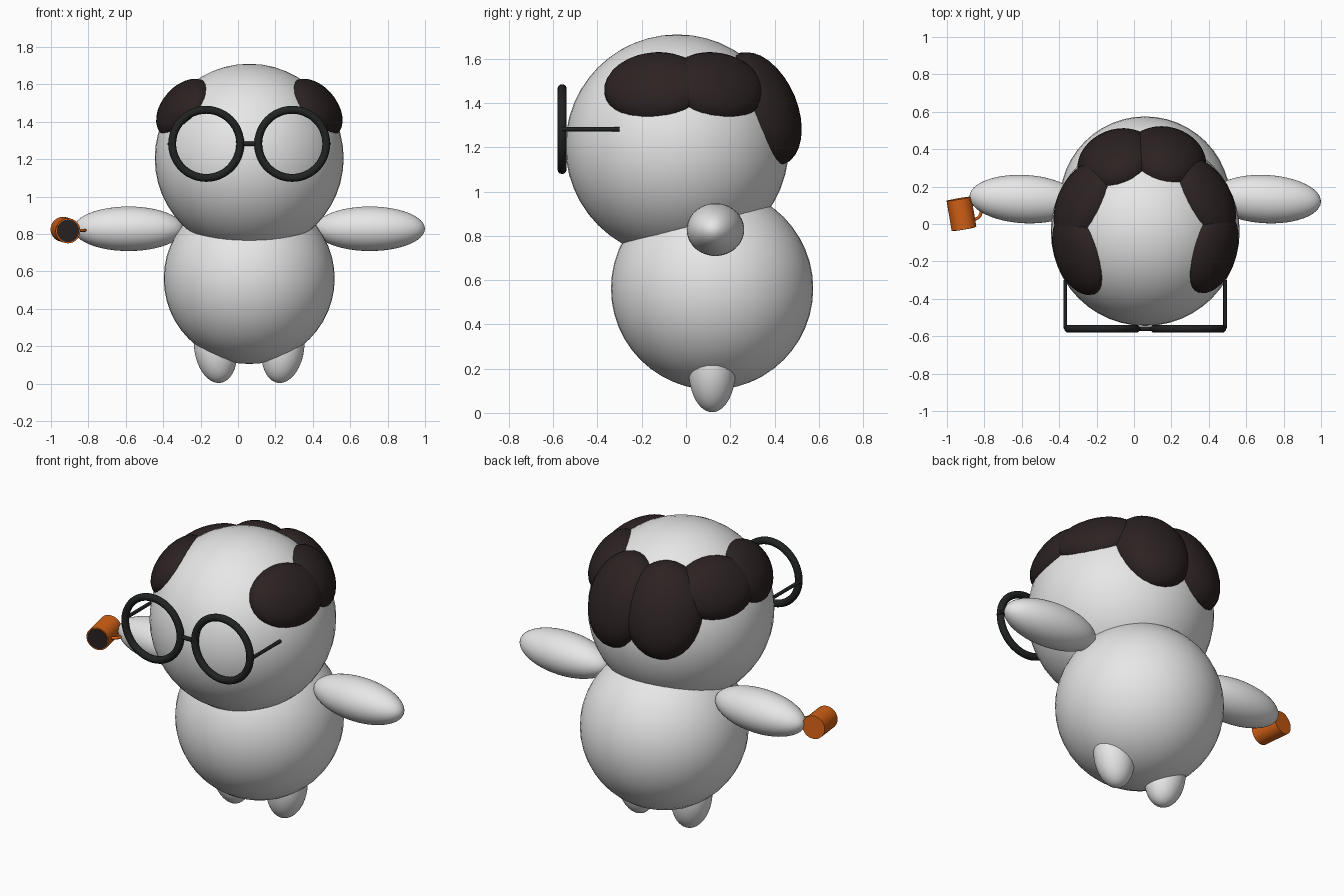
import bpy, math
from mathutils import Vector, Matrix

if "Cube" in bpy.data.objects:
    bpy.data.objects.remove(bpy.data.objects["Cube"])


def material(name, color):
    m = bpy.data.materials.new(name)
    m.diffuse_color = (*color, 1)
    m.use_nodes = True
    m.node_tree.nodes["Principled BSDF"].inputs["Base Color"].default_value = m.diffuse_color
    return m


PALE = material("pale_grey", (0.8, 0.8, 0.8))
HAIR = material("dark_brown", (0.025, 0.016, 0.016))
BLACK = material("soft_black", (0.015, 0.016, 0.016))
ORANGE = material("orange", (0.66, 0.12, 0.008))


def finish(name, mat):
    o = bpy.context.object
    o.name = name
    o.data.materials.append(mat)
    bpy.ops.object.shade_smooth_by_angle(angle=math.radians(40))
    return o


def ellipsoid(name, mat, loc, radii, rot=(0, 0, 0), seg=48, rings=24):
    bpy.ops.mesh.primitive_uv_sphere_add(segments=seg, ring_count=rings, radius=1,
                                         location=loc, rotation=rot)
    o = finish(name, mat)
    o.scale = radii
    return o


def rod(name, mat, a, b, r, seg=24):
    a, b = Vector(a), Vector(b)
    bpy.ops.mesh.primitive_cylinder_add(vertices=seg, radius=r, depth=(b - a).length,
                                        location=(a + b) / 2,
                                        rotation=(b - a).to_track_quat('Z', 'Y').to_euler())
    return finish(name, mat)


def ring(name, mat, loc, major, minor, rot=(0, 0, 0)):
    bpy.ops.mesh.primitive_torus_add(major_segments=48, minor_segments=12, major_radius=major,
                                     minor_radius=minor, location=loc, rotation=rot)
    return finish(name, mat)


# Body and head
CX = 0.06
HEAD = Vector((CX, -0.04, 1.205))
ellipsoid("head", PALE, HEAD, (0.505,) * 3)
ellipsoid("body", PALE, (CX, 0.118, 0.562), (0.457,) * 3)

# Arms and legs
for side, label in ((-1, "left"), (1, "right")):
    ellipsoid(label + "_arm", PALE, (CX + side * 0.645, 0.133, 0.828), (0.295, 0.129, 0.119),
              (0, 0, math.radians(-3)))
    ellipsoid(label + "_leg", PALE, (CX + side * 0.18, 0.118, 0.192), (0.114, 0.106, 0.19),
              (0, math.radians(side * 8), 0))

# Hair tufts: azimuth, elevation, half width, half height, depth
R = 0.505
tufts = [(-16, 36, 0.235, 0.18, 0.11), (29, 36, 0.235, 0.18, 0.11),
         (74, 23, 0.22, 0.27, 0.155), (112, 23, 0.22, 0.27, 0.155),
         (154, 36, 0.235, 0.18, 0.11), (198, 36, 0.235, 0.18, 0.11)]
for i, (az, el, w, h, t) in enumerate(tufts):
    az, el = math.radians(az), math.radians(el)
    out = Vector((math.cos(az) * math.cos(el), math.sin(az) * math.cos(el), math.sin(el)))
    side = Vector((-math.sin(az), math.cos(az), 0))
    rot = Matrix((out, side, out.cross(side))).transposed().to_euler()
    dist = math.sqrt(R * R - max(w, h) ** 2) + 0.005
    ellipsoid("hair_tuft_%d" % (i + 1), HAIR, HEAD + out * dist, (t, w, h), rot, 32, 16)

# Glasses
GY, GZ = -0.56, 1.282
for side, label in ((-1, "left"), (1, "right")):
    ring(label + "_lens_rim", BLACK, (CX + side * 0.23, GY, GZ), 0.182, 0.021,
         (math.pi / 2, 0, 0))
    x = CX + side * 0.427
    rod(label + "_temple", BLACK, (x, GY, GZ), (x, -0.3, GZ), 0.01, 12)
rod("glasses_bridge", BLACK, (CX - 0.05, GY, GZ), (CX + 0.05, GY, GZ), 0.012, 12)

# Mug lying on its side with its drink facing forward
back, front = Vector((-0.936, 0.135, 0.825)), Vector((-0.909, -0.025, 0.817))
axis = (front - back).normalized()
rod("mug", ORANGE, back, front, 0.067, 32)
rod("mug_drink", HAIR, front - axis * 0.004, front + axis * 0.002, 0.06, 32)
ring("mug_handle", ORANGE, (-0.858, 0.065, 0.82), 0.04, 0.008)
